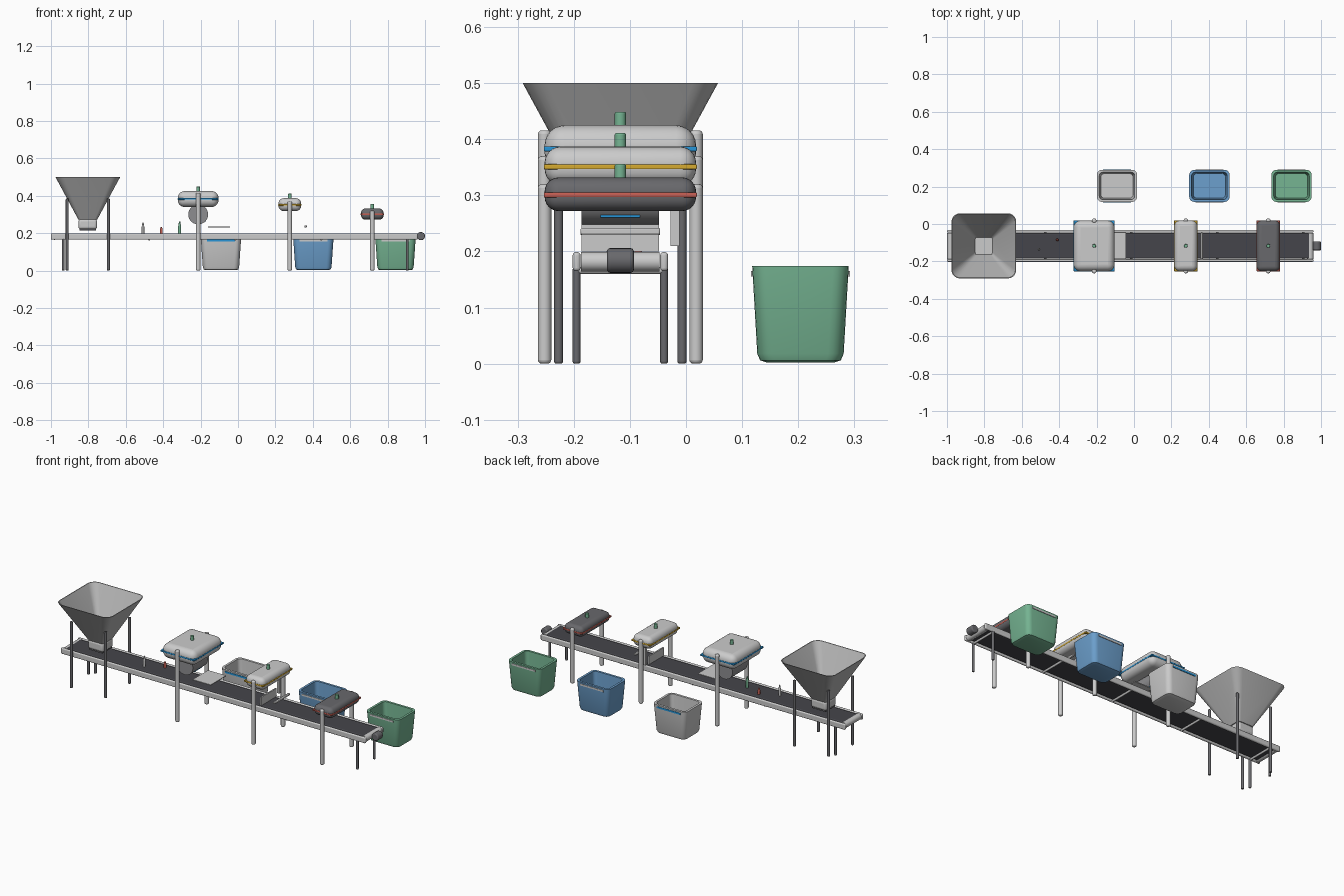
import bpy, bmesh, math
from mathutils import Vector

old = bpy.data.objects.get("Cube")
if old:
    bpy.data.objects.remove(old, do_unlink=True)


def material(name, r, g, b):
    m = bpy.data.materials.new(name)
    m.use_nodes = True
    m.diffuse_color = (r, g, b, 1)
    bsdf = next(n for n in m.node_tree.nodes if n.type == 'BSDF_PRINCIPLED')
    bsdf.inputs["Base Color"].default_value = (r, g, b, 1)
    return m


LIGHT = material("light grey", .6, .6, .6)
STEEL = material("steel grey", .48, .48, .48)
DRUM = material("drum grey", .27, .27, .28)
DARK = material("dark grey", .14, .14, .15)
BELT = material("belt charcoal", .06, .06, .07)
GREEN = material("green", .18, .46, .29)
BLUE = material("bin blue", .15, .35, .61)
CYAN = material("stripe blue", .02, .3, .68)
YELLOW = material("stripe yellow", .66, .4, .03)
RED = material("stripe red", .6, .12, .09)

MID = -.117  # centre line of the conveyor


def finish(name, bm, mat, bevel=0, segments=4):
    bmesh.ops.recalc_face_normals(bm, faces=bm.faces)
    mesh = bpy.data.meshes.new(name)
    bm.to_mesh(mesh)
    bm.free()
    mesh.materials.append(mat)
    ob = bpy.data.objects.new(name, mesh)
    bpy.context.collection.objects.link(ob)
    if bevel:
        mod = ob.modifiers.new("rounding", 'BEVEL')
        mod.width, mod.segments = bevel, segments
        mod.limit_method = 'ANGLE'
        mod.angle_limit = math.radians(50)
    bpy.ops.object.select_all(action='DESELECT')
    ob.select_set(True)
    bpy.context.view_layer.objects.active = ob
    bpy.ops.object.shade_smooth_by_angle(angle=math.radians(40))
    return ob


def box(name, centre, size, mat, bevel=0, segments=4):
    bm = bmesh.new()
    bmesh.ops.create_cube(bm, size=1)
    for v in bm.verts:
        v.co = Vector(c + s * k for c, s, k in zip(centre, size, v.co))
    return finish(name, bm, mat, bevel, segments)


def rod(name, start, end, radius, mat, bevel=0, tip=None, sides=24):
    """Cylinder or cone between two points."""
    a, b = Vector(start), Vector(end)
    bm = bmesh.new()
    bmesh.ops.create_cone(bm, cap_ends=True, segments=sides, radius1=radius,
                          radius2=radius if tip is None else tip, depth=(b - a).length)
    turn = (b - a).to_track_quat('Z', 'Y')
    for v in bm.verts:
        v.co = turn @ v.co + (a + b) / 2
    return finish(name, bm, mat, bevel)


def vessel(name, x, y, rings, mat):
    """Loft of rounded rectangles (half x, half y, corner radius, z), closed at both ends."""
    bm = bmesh.new()
    loops = []
    for hx, hy, r, z in rings:
        loop = []
        for corner, (sx, sy) in enumerate(((1, 1), (-1, 1), (-1, -1), (1, -1))):
            for k in range(6):
                t = math.pi / 2 * (corner + k / 5)
                loop.append(bm.verts.new((x + sx * (hx - r) + r * math.cos(t),
                                          y + sy * (hy - r) + r * math.sin(t), z)))
        loops.append(loop)
    for lo, hi in zip(loops, loops[1:]):
        for i in range(len(lo)):
            j = (i + 1) % len(lo)
            bm.faces.new((lo[i], lo[j], hi[j], hi[i]))
    bm.faces.new(loops[0])
    bm.faces.new(loops[-1])
    return finish(name, bm, mat)


# Conveyor bed: belt, side rails, end rollers, crossbars and legs
box("belt", (-.015, MID, .184), (1.93, .137, .028), BELT, .008)
for side, tag in ((-1, "right"), (1, "left")):
    y = MID + side * .078
    box(f"{tag}_rail", (-.02, y, .182), (1.96, .014, .034), LIGHT, .006)
    for x, end in ((-.935, "rear"), (.905, "front")):
        rod(f"{tag}_{end}_conveyor_leg", (x, y, 0), (x, y, .172), .007, DARK, .004)
for x, tag in ((-.981, "start"), (.942, "end")):
    rod(f"{tag}_roller", (x, MID - .07, .182), (x, MID + .07, .182), .0175, LIGHT)
for i in range(5):
    x = -.935 + i * .46
    rod(f"crossbar_{i + 1}", (x, MID - .076, .166), (x, MID + .076, .166), .006, LIGHT)
rod("drive_motor", (.978, MID - .024, .184), (.978, MID + .024, .184), .022, DARK, .006)

# Feed hopper on four legs
HX = -.803
vessel("hopper", HX, MID, [(.05, .05, .014, .272), (.173, .174, .045, .5),
                          (.169, .17, .042, .5), (.046, .046, .012, .277)], STEEL)
box("hopper_neck", (HX, MID, .248), (.1, .1, .055), LIGHT, .014)
box("hopper_outlet", (HX, MID, .219), (.088, .088, .008), DARK)
box("hopper_floor", (HX, MID, .279), (.09, .09, .004), LIGHT)
for sx in (-1, 1):
    for sy in (-1, 1):
        x, y = HX + sx * .11, MID + sy * .11
        rod("hopper_leg", (x, y, 0), (x, y, .385), .008, DARK, .004)

# Three sorting hoods: x, width, bottom, top, stripe height, post top, colours
stations = (("first", -.213, .217, .34, .425, .383, .416, LIGHT, CYAN),
            ("second", .277, .122, .318, .387, .351, .37, LIGHT, YELLOW),
            ("third", .718, .122, .272, .332, .301, .32, DARK, RED))
for tag, x, width, low, high, band, post, body, stripe in stations:
    box(f"{tag}_hood", (x, MID, (low + high) / 2), (width, .27, high - low), body,
        (high - low) * .42, 6)
    box(f"{tag}_hood_stripe", (x, MID, band), (width + .002, .273, .009), stripe, .002, 2)
    rod(f"{tag}_lamp", (x, MID, high - .004), (x, MID, high + .024), .01, GREEN, .003)
    for side in (-1, 1):
        y = MID + side * .135
        rod(f"{tag}_hood_post", (x, y, 0), (x, y, post), .012, LIGHT, .007)

# Separator drum under the first hood, baffle and bracket under the second
rod("separator_drum", (-.213, MID - .069, .3), (-.213, MID + .069, .3), .053, DRUM, sides=40)
box("drum_mark", (-.175, MID, .263), (.004, .07, .004), CYAN)
box("baffle", (.277, MID, .224), (.008, .138, .048), LIGHT)
box("baffle_bracket", (.277, MID + .097, .27), (.016, .016, .12), LIGHT)

# Ejector plate and wiper bar over the belt
box("ejector_plate", (-.102, MID, .232), (.116, .142, .005), LIGHT)
box("wiper_bar", (.362, MID, .236), (.012, .142, .012), LIGHT, .003, 2)

# Loose bottles and a can on the belt
for name, x, y, r, top, mat in (("clear_bottle", -.508, -.135, .007, .258, LIGHT),
                                ("red_can", -.41, -.085, .007, .234, RED),
                                ("green_bottle", -.312, MID, .008, .262, GREEN)):
    neck = .198 + (top - .198) * .6
    rod(name, (x, y, .198), (x, y, neck), r, mat)
    rod(name + "_neck", (x, y, neck), (x, y, top), r, mat, tip=r * .4)

# Collection bins with a label strip on both long sides
for tag, x, mat, label in (("grey", -.091, LIGHT, CYAN), ("blue", .403, BLUE, LIGHT),
                           ("green", .842, GREEN, LIGHT)):
    y = .204
    vessel(f"{tag}_bin", x, y,
           [(.08, .06, .02, .002), (.092, .072, .026, .006), (.097, .077, .028, .018),
            (.108, .086, .028, .174), (.095, .073, .02, .174), (.086, .066, .02, .016)], mat)
    for side in (-1, 1):
        box(f"{tag}_bin_label", (x, y + side * .085, .16), (.15, .006, .01), label)
